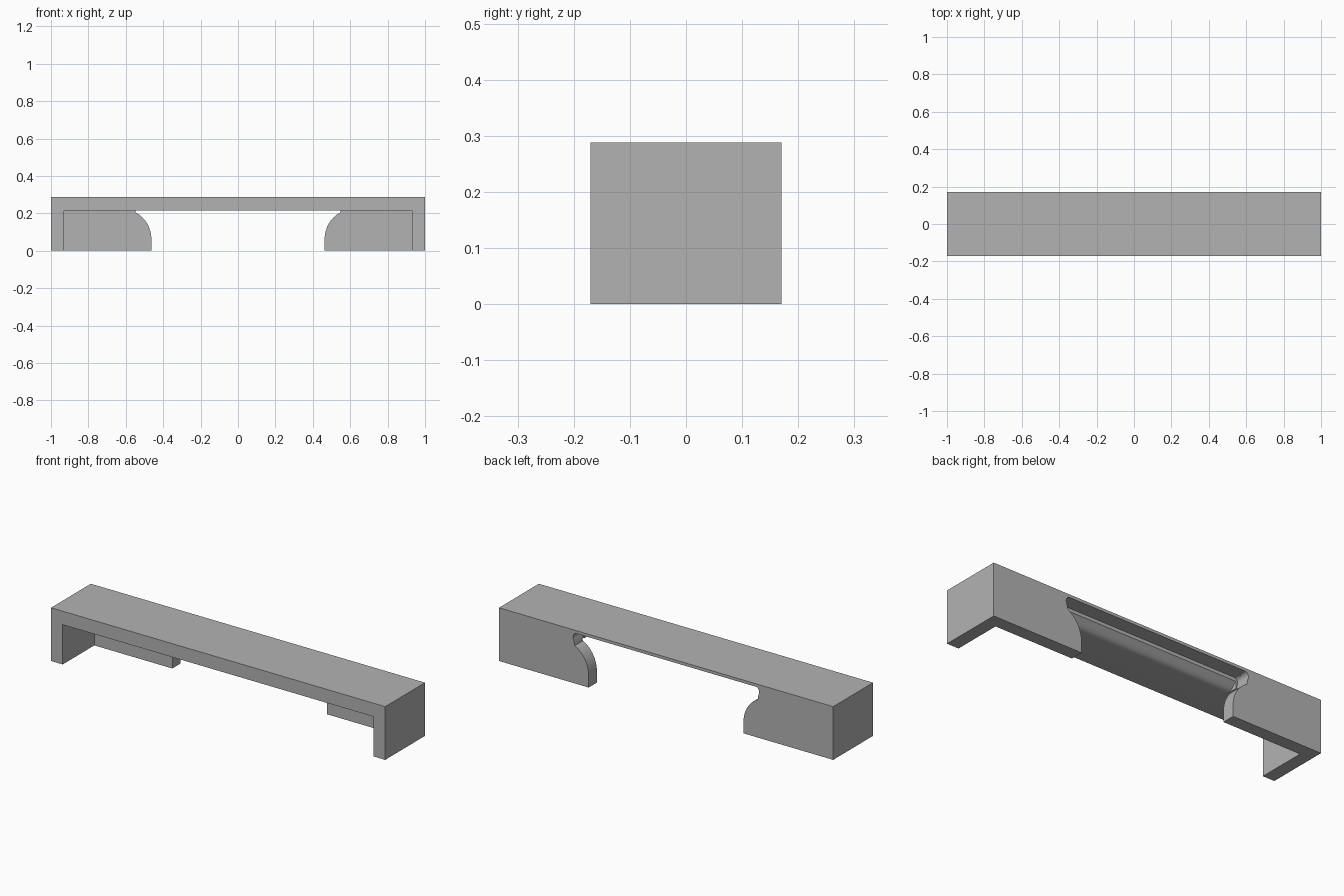
import bpy, bmesh
from math import sin, cos, pi

cube = bpy.data.objects.get("Cube")
if cube:
    bpy.data.objects.remove(cube, do_unlink=True)

grey = bpy.data.materials.new("plain grey")
grey.use_nodes = True
colour = (0.45, 0.45, 0.45, 1)
grey.diffuse_color = colour
grey.node_tree.nodes["Principled BSDF"].inputs["Base Color"].default_value = colour


def prism(name, outline, place, start, end):
    """Extrude a closed 2D outline between two depths."""
    bm = bmesh.new()
    face = bm.faces.new([bm.verts.new(place(a, b, start)) for a, b in outline])
    far = bmesh.ops.extrude_face_region(bm, geom=[face])["geom"]
    shift = [e - s for s, e in zip(place(0, 0, start), place(0, 0, end))]
    bmesh.ops.translate(bm, vec=shift, verts=[g for g in far if isinstance(g, bmesh.types.BMVert)])
    bmesh.ops.recalc_face_normals(bm, faces=bm.faces)
    mesh = bpy.data.meshes.new(name)
    bm.to_mesh(mesh)
    bm.free()
    mesh.materials.append(grey)
    obj = bpy.data.objects.new(name, mesh)
    bpy.context.collection.objects.link(obj)
    return obj


def along_y(x, z, y):
    return (x, y, z)


def along_x(y, z, x):
    return (x, y, z)


def rect(a0, a1, b0, b1):
    return [(a0, b0), (a1, b0), (a1, b1), (a0, b1)]


def arc(cx, cy, rx, ry, a0, a1, steps):
    return [(cx + rx * cos(a0 + (a1 - a0) * i / steps),
             cy + ry * sin(a0 + (a1 - a0) * i / steps)) for i in range(steps + 1)]


# Solid body with an open front and underside
body = prism("shelf_body", rect(-1, 1, 0, 0.288), along_y, -0.17, 0.17)
cavity = prism("cavity_cutter", rect(-0.93, 0.93, -0.1, 0.215), along_y, -0.3, 0.1)

# Opening in the back wall: convex flank, small hollow, rounded upper corner
flank = [(0.463, -0.1), (0.463, 0.02)]
flank += arc(0.603, 0.06, 0.14, 0.157, pi, 0.63 * pi, 14)
flank += arc(0.535, 0.248, 0.022, 0.024, -0.2 * pi, 0.5 * pi, 12)
opening = flank + [(-x, z) for x, z in reversed(flank)]
cutout = prism("back_opening_cutter", opening, along_y, 0.092, 0.3)

# Scooped finger groove under the top, running into the opening
scoop = [(0.13, 0.205), (0.13, 0.271)]
for i in range(17):
    t = i / 16
    scoop.append((0.125 - 0.09 * t, 0.243 + 0.028 * cos(pi * t)))
scoop.append((0.035, 0.205))
groove = prism("finger_groove_cutter", scoop, along_x, -0.545, 0.545)

bpy.context.view_layer.objects.active = body
for cutter in (cavity, cutout, groove):
    cutter.hide_render = True
    mod = body.modifiers.new(cutter.name, "BOOLEAN")
    mod.operation = "DIFFERENCE"
    mod.solver = "EXACT"
    mod.object = cutter
    bpy.ops.object.modifier_apply(modifier=mod.name)
    bpy.data.objects.remove(cutter, do_unlink=True)

bpy.ops.object.select_all(action="DESELECT")
body.select_set(True)
bpy.ops.object.shade_smooth_by_angle()
